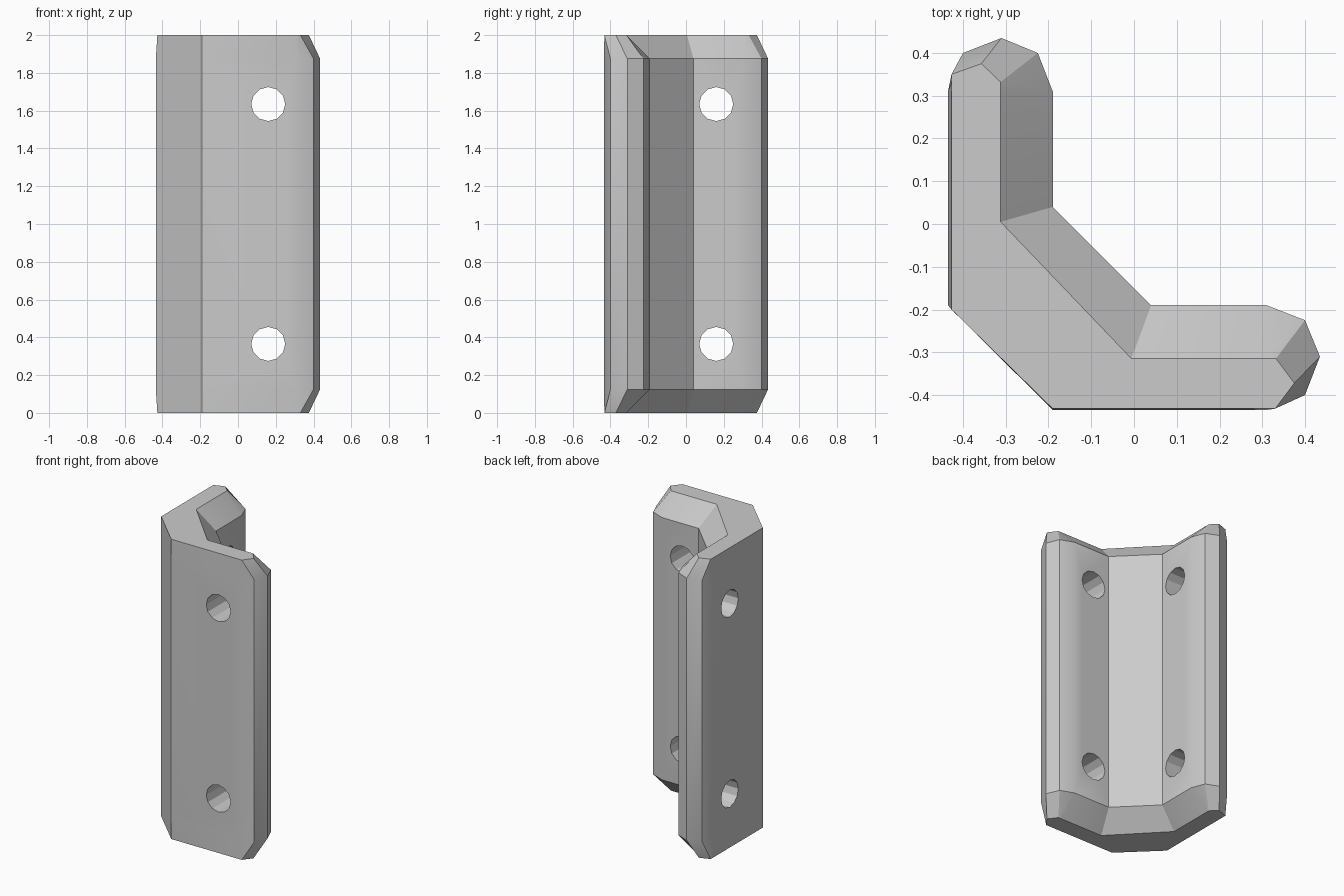
import bpy, bmesh
from math import radians
from mathutils import Matrix

cube = bpy.data.objects.get("Cube")
if cube:
    bpy.data.objects.remove(cube, do_unlink=True)

HEIGHT, CHAMFER = 2.0, 0.125
HOLE_OFFSET, HOLE_RADIUS = 0.16, 0.09
HOLE_HEIGHTS = (0.365, 1.635)

grey = bpy.data.materials.new("plain_grey")
grey.use_nodes = True
colour = (0.6, 0.6, 0.6, 1)
grey.diffuse_color = colour
grey.node_tree.nodes["Principled BSDF"].inputs["Base Color"].default_value = colour


def new_object(name, bm):
    bmesh.ops.recalc_face_normals(bm, faces=bm.faces)
    mesh = bpy.data.meshes.new(name)
    bm.to_mesh(mesh)
    bm.free()
    mesh.materials.append(grey)
    obj = bpy.data.objects.new(name, mesh)
    bpy.context.collection.objects.link(obj)
    return obj


def swapped(points):
    """Mirror half an outline across the diagonal, in reverse order."""
    return [(y, x) for x, y in reversed(points)]


# Full cross-section: one wing with a rounded end, mirrored into the other
wing = [(-0.19, -0.435), (0.31, -0.435), (0.4, -0.4), (0.435, -0.31),
        (0.4, -0.225), (0.31, -0.19), (0.04, -0.19)]
body = wing + swapped(wing)

# Chamfered cross-section at the two ends
rim_front = [(-0.19, -0.432), (0.31, -0.432), (0.33, -0.432), (0.375, -0.372),
             (0.332, -0.315), (0.31, -0.315), (-0.006, -0.315)]
rim_side = [(-0.312, 0.005), (-0.312, 0.31), (-0.312, 0.332), (-0.357, 0.375),
            (-0.427, 0.35), (-0.427, 0.31), (-0.427, -0.2)]
rim = rim_front + rim_side

# Angle bracket lofted through four outlines
bm = bmesh.new()
levels = [(rim, 0), (body, CHAMFER), (body, HEIGHT - CHAMFER), (rim, HEIGHT)]
rings = [[bm.verts.new((x, y, z)) for x, y in outline] for outline, z in levels]
for low, high in zip(rings, rings[1:]):
    for i in range(len(low)):
        j = (i + 1) % len(low)
        bm.faces.new((low[i], low[j], high[j], high[i]))
bm.faces.new(rings[0])
bm.faces.new(rings[-1])
bracket = new_object("angle_bracket", bm)

# Screw holes: two through each wing
bm = bmesh.new()
for z in HOLE_HEIGHTS:
    for axis, spot in (("X", (HOLE_OFFSET, -0.31, z)), ("Y", (-0.31, HOLE_OFFSET, z))):
        place = Matrix.Translation(spot) @ Matrix.Rotation(radians(90), 4, axis)
        bmesh.ops.create_cone(bm, cap_ends=True, segments=12, radius1=HOLE_RADIUS,
                              radius2=HOLE_RADIUS, depth=0.4, matrix=place)
cutter = new_object("screw_hole_cutter", bm)
cutter.hide_render = True

cut = bracket.modifiers.new("screw_holes", "BOOLEAN")
cut.operation = "DIFFERENCE"
cut.solver = "EXACT"
cut.object = cutter

bpy.ops.object.select_all(action="DESELECT")
bracket.select_set(True)
bpy.context.view_layer.objects.active = bracket
bpy.ops.object.modifier_apply(modifier=cut.name)
bpy.data.objects.remove(cutter, do_unlink=True)
bpy.ops.object.shade_smooth_by_angle(angle=radians(28))
